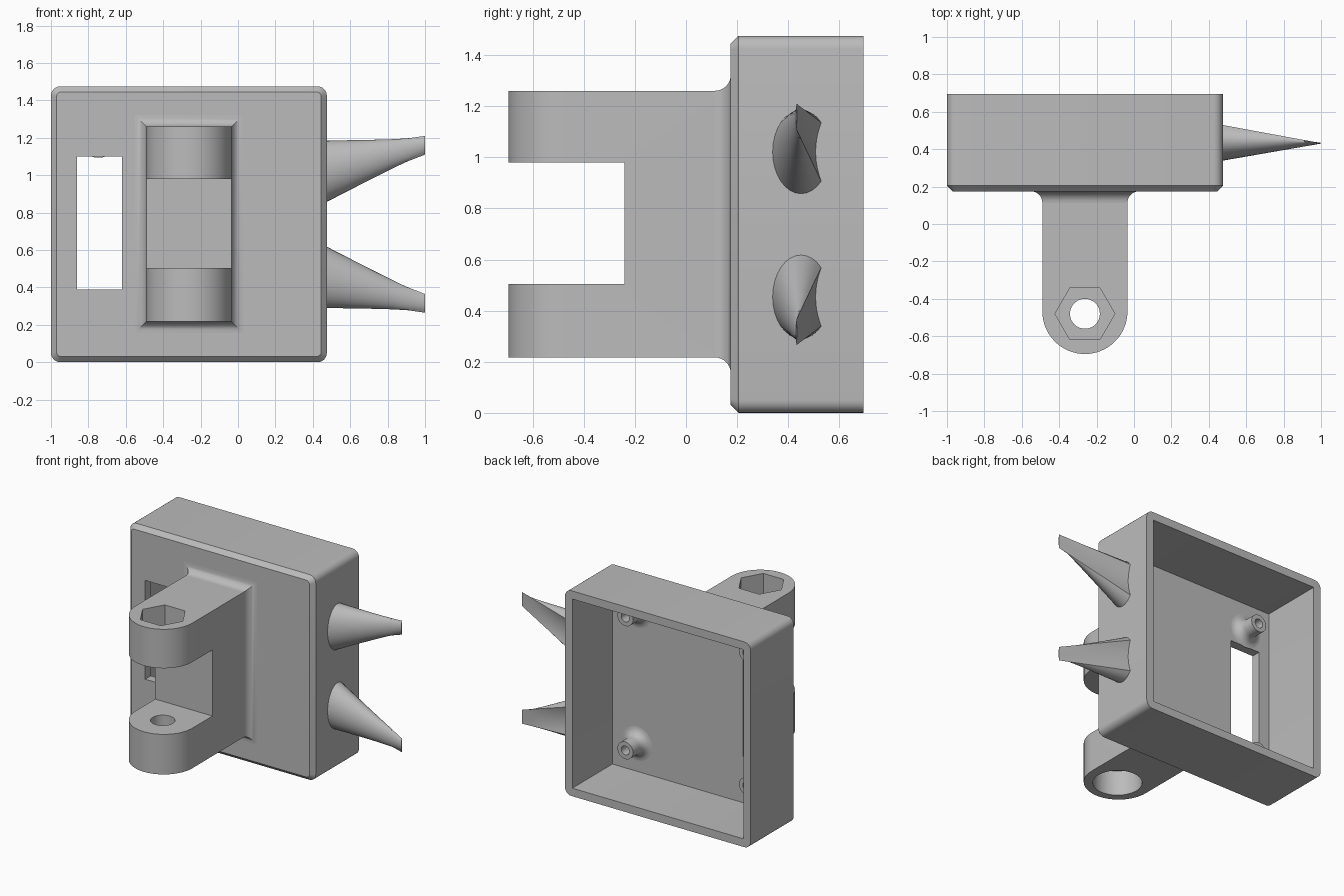
import bpy, bmesh, math
from mathutils import Matrix

if "Cube" in bpy.data.objects:
    bpy.data.objects.remove(bpy.data.objects["Cube"])

CX, CZ = -0.2625, 0.7375      # centre of the square housing
HALF = 0.7375                 # half its side
FRONT, BACK, FLOOR = 0.175, 0.695, 0.24
HOLE_Y = -0.48

grey = bpy.data.materials.new("plain grey")
grey.diffuse_color = (0.5, 0.5, 0.5, 1)
grey.use_nodes = True
grey.node_tree.nodes["Principled BSDF"].inputs["Base Color"].default_value = grey.diffuse_color


def make(name, bm):
    bmesh.ops.recalc_face_normals(bm, faces=bm.faces)
    me = bpy.data.meshes.new(name)
    bm.to_mesh(me)
    bm.free()
    me.materials.append(grey)
    ob = bpy.data.objects.new(name, me)
    bpy.context.collection.objects.link(ob)
    return ob


def loft(name, rings, start=True, end=True):
    """Skin closed rings of equal length, with optional end caps."""
    bm = bmesh.new()
    vs = [[bm.verts.new(p) for p in r] for r in rings]
    n = len(rings[0])
    for a, b in zip(vs, vs[1:]):
        for i in range(n):
            j = (i + 1) % n
            bm.faces.new((a[i], a[j], b[j], b[i]))
    if start:
        bm.faces.new(vs[0])
    if end:
        bm.faces.new(vs[-1])
    return make(name, bm)


def block(name, x0, x1, y0, y1, z0, z1):
    rings = [[(x0, y0, z), (x1, y0, z), (x1, y1, z), (x0, y1, z)] for z in (z0, z1)]
    return loft(name, rings)


def prism(name, r, sides, z0, z1):
    """Upright prism on the pivot axis."""
    rings = [[(CX + r * math.cos(math.tau * i / sides),
               HOLE_Y + r * math.sin(math.tau * i / sides), z) for i in range(sides)]
             for z in (z0, z1)]
    return loft(name, rings)


def cut(ob, cutters):
    for c in cutters:
        m = ob.modifiers.new("cut", 'BOOLEAN')
        m.operation, m.solver, m.object = 'DIFFERENCE', 'EXACT', c
    dg = bpy.context.evaluated_depsgraph_get()
    me = bpy.data.meshes.new_from_object(ob.evaluated_get(dg))
    ob.modifiers.clear()
    ob.data = me
    for c in cutters:
        bpy.data.objects.remove(c)


def rounded_square(y, half, r, steps=6):
    pts = []
    for k, (sx, sz) in enumerate(((1, 1), (-1, 1), (-1, -1), (1, -1))):
        for i in range(steps + 1):
            a = math.pi / 2 * (k + i / steps)
            pts.append((CX + sx * (half - r) + r * math.cos(a), y,
                        CZ + sz * (half - r) + r * math.sin(a)))
    return pts


# Open-backed housing with a chamfered front and a window slot
wall = 0.058
housing = loft("housing", [
    rounded_square(FRONT, HALF - 0.03, 0.025),
    rounded_square(FRONT + 0.03, HALF, 0.05),
    rounded_square(BACK, HALF, 0.05),
    rounded_square(BACK, HALF - wall, 0.003),
    rounded_square(FLOOR, HALF - wall, 0.003)])
cut(housing, [block("window_cutter", -0.86, -0.62, 0.1, 0.3, 0.39, 1.1)])

# Forked arm with a rounded end
R, Z0, Z1 = 0.2275, 0.217, 1.26
profile = [(CX + R * math.cos(a), -0.4675 + R * math.sin(a))
           for a in (math.pi * (1 + i / 32) for i in range(33))]
profile += [(CX + R, FRONT + 0.01), (CX - R, FRONT + 0.01)]
arm = loft("forked_arm", [[(x, y, z) for x, y in profile] for z in (Z0, Z1)])
cut(arm, [block("fork_cutter", -0.8, 0.3, -0.9, -0.24, 0.505, 0.98),
          prism("pin_cutter", 0.08, 40, -0.1, 1.6),
          prism("nut_cutter", 0.16, 6, Z1 - 0.18, 1.6),
          prism("bolt_head_cutter", 0.16, 48, -0.1, Z0 + 0.18)])

# Mitred fillet where the arm meets the housing
FR = 0.062
rings = []
for i in range(9):
    a = math.pi / 2 * i / 8
    g = FR * (1 - math.cos(a))
    y = FRONT - FR + FR * math.sin(a)
    rings.append([(CX - R - g, y, Z0 - g), (CX + R + g, y, Z0 - g),
                  (CX + R + g, y, Z1 + g), (CX - R - g, y, Z1 + g)])
root = loft("arm_fillet", rings, False, False)

# Screw posts inside the housing: flared base, blind hole
fl = 0.06
post = [(0.062 + fl * (1 - math.sin(a)), FLOOR + fl * (1 - math.cos(a)))
        for a in (math.pi / 2 * i / 6 for i in range(7))]
post += [(0.062, 0.375), (0.032, 0.375), (0.032, FLOOR + 0.01)]
posts = []
for sx in (-1, 1):
    for sz in (-1, 1):
        rings = [[(CX + sx * 0.483 + r * math.cos(math.tau * i / 32), y,
                   CZ + sz * 0.478 + r * math.sin(math.tau * i / 32)) for i in range(32)]
                 for r, y in post]
        posts.append(loft("screw_post", rings, False, True))

# Side fins: crescent section drawn out to a thin upright edge
N = 24
horn = math.radians(44.4)
spikes = []
for s in (1, -1):
    base, tip = [], []
    for i in range(N + 1):                       # convex side
        t = i / N
        a = -horn - t * (math.tau - 2 * horn)
        base.append((0.45 + 0.112 * math.cos(a), 1.02 + 0.165 * math.sin(a)))
        tip.append((0.432 - 0.002 * math.sin(math.pi * t), 1.11 + 0.1 * t))
    for i in range(1, N):                        # hollow side
        t = 1 - i / N
        u = 2 * t - 1
        base.append((0.508 + 0.022 * u * u, 1.02 + 0.115 * u))
        tip.append((0.432 + 0.002 * math.sin(math.pi * t), 1.11 + 0.1 * t))
    rings = []
    for k in range(7):
        f = k / 6
        rings.append([(0.47 + 0.53 * f, p[0] + (q[0] - p[0]) * f,
                       CZ + s * (p[1] + (q[1] - p[1]) * f - CZ))
                      for p, q in zip(base, tip)])
    spikes.append(loft("side_fin", rings))

# Smooth curved faces, keep edges crisp
bpy.ops.object.select_all(action='DESELECT')
for ob in [housing, arm, root] + posts + spikes:
    ob.select_set(True)
    bpy.context.view_layer.objects.active = ob
bpy.ops.object.shade_smooth_by_angle(angle=math.radians(30))
